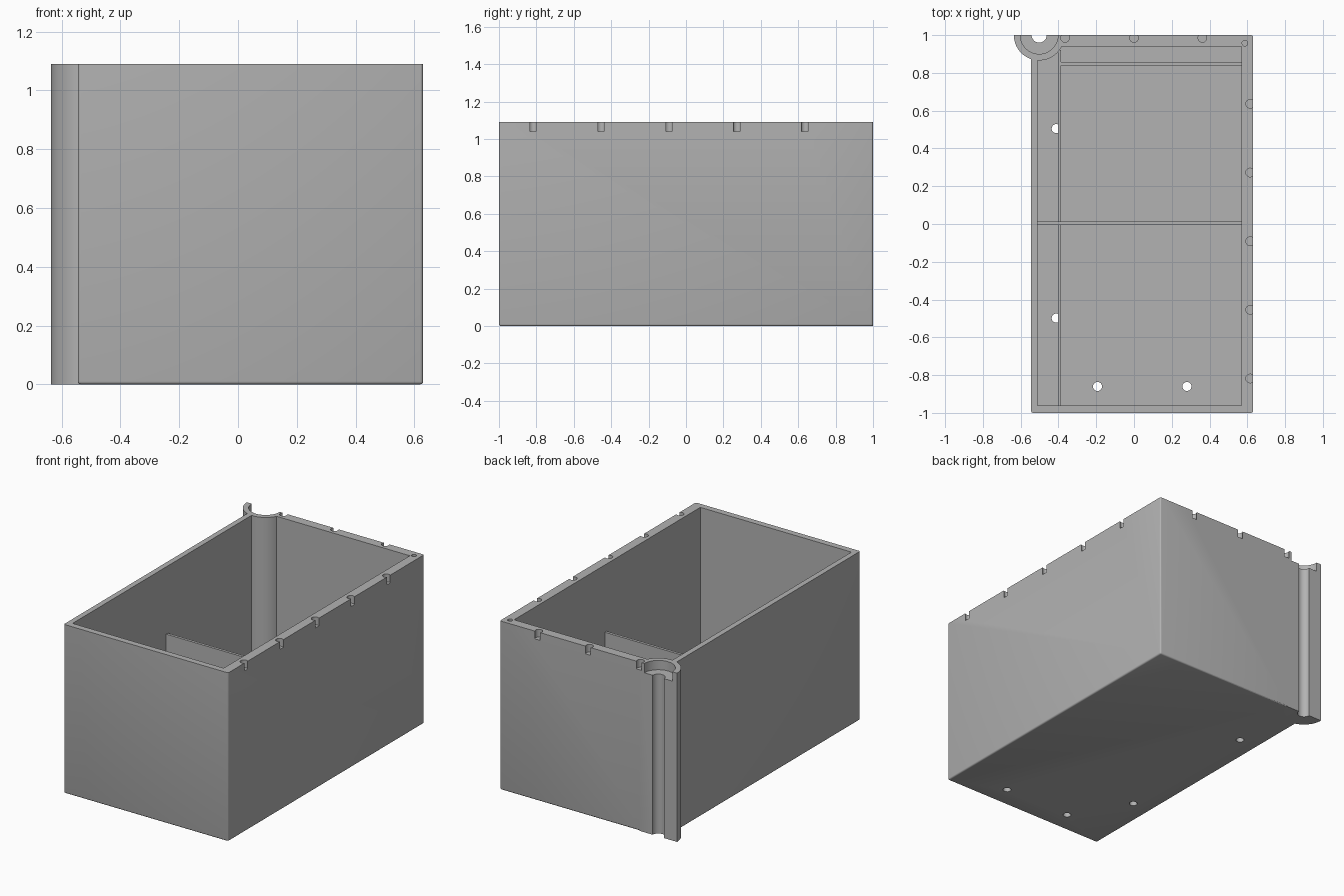
import bpy, bmesh, math

if "Cube" in bpy.data.objects:
    bpy.data.objects.remove(bpy.data.objects["Cube"], do_unlink=True)

grey = bpy.data.materials.new("plain grey")
grey.use_nodes = True
grey.diffuse_color = (0.45, 0.45, 0.45, 1)
grey.node_tree.nodes["Principled BSDF"].inputs["Base Color"].default_value = (0.45, 0.45, 0.45, 1)

H = 1.09                       # overall height
LEFT, RIGHT = -0.545, 0.63     # outer side walls
PIVOT = (-0.502, 1.0)          # axis of the corner post
IN = (-0.51, 0.57, -0.96, 0.94)  # cavity x0, x1, y0, y1
FLOOR = 0.04


def prism(name, pts, z0, z1):
    """Upright solid from a flat outline."""
    bm = bmesh.new()
    base = bm.faces.new([bm.verts.new((x, y, z0)) for x, y in pts])
    top = bmesh.ops.extrude_face_region(bm, geom=[base])["geom"]
    for v in top:
        if isinstance(v, bmesh.types.BMVert):
            v.co.z = z1
    bmesh.ops.recalc_face_normals(bm, faces=bm.faces)
    mesh = bpy.data.meshes.new(name)
    bm.to_mesh(mesh)
    bm.free()
    ob = bpy.data.objects.new(name, mesh)
    bpy.context.collection.objects.link(ob)
    mesh.materials.append(grey)
    return ob


def box(name, x0, x1, y0, y1, z0, z1):
    return prism(name, [(x0, y0), (x1, y0), (x1, y1), (x0, y1)], z0, z1)


def arc(c, r, a0, a1, n):
    return [(c[0] + r * math.cos(math.radians(a0 + (a1 - a0) * i / n)),
             c[1] + r * math.sin(math.radians(a0 + (a1 - a0) * i / n))) for i in range(n + 1)]


def rod(name, c, r, z0, z1, n=32):
    return prism(name, arc(c, r, 0, 360, n)[:-1], z0, z1)


def combine(target, other, operation):
    """Apply a boolean and discard the tool."""
    mod = target.modifiers.new(operation.lower(), "BOOLEAN")
    mod.operation, mod.solver, mod.object = operation, "EXACT", other
    bpy.context.view_layer.objects.active = target
    bpy.ops.object.modifier_apply(modifier=mod.name)
    bpy.data.objects.remove(other, do_unlink=True)


# Outer shell with softened upright and bottom edges
case = box("case", LEFT, RIGHT, -1, 1, 0, H)
bm = bmesh.new()
bm.from_mesh(case.data)
edges = [e for e in bm.edges
         if not (e.verts[0].co.z > 1 and e.verts[1].co.z > 1)
         and not all(v.co.y > 0 and v.co.x < 0 for v in e.verts)]
bmesh.ops.bevel(bm, geom=edges, offset=0.01, segments=3, profile=0.5, affect="EDGES")
bm.to_mesh(case.data)
bm.free()

# Hollow interior, then the half-round corner post
combine(case, box("cavity", *IN, FLOOR, H + 0.1), "DIFFERENCE")
combine(case, prism("post", arc(PIVOT, 0.134, 180, 360, 32), 0, H), "UNION")
combine(case, rod("bore", PIVOT, 0.04, -0.1, H + 0.1), "DIFFERENCE")
combine(case, rod("counterbore", PIVOT, 0.1, H - 0.06, H + 0.1, 48), "DIFFERENCE")

# Slots along the right and back rims, and the pin hole in the corner
slots = [(0.615, -0.818 + 0.3635 * i) for i in range(5)]
slots += [(x, 0.985) for x in (-0.365, 0, 0.362)]
for c in slots:
    combine(case, rod("slot", c, 0.023, H - 0.05, H + 0.1, 24), "DIFFERENCE")
combine(case, rod("pin_hole", (0.587, 0.957), 0.015, H - 0.05, H + 0.1, 24), "DIFFERENCE")

# Drain holes through the floor
for c in [(-0.412, 0.505), (-0.412, -0.498), (-0.193, -0.86), (0.28, -0.86)]:
    combine(case, rod("drain", c, 0.024, -0.1, 0.2, 24), "DIFFERENCE")

# Tall cross divider and low ribs on the floor
parts = [
    case,
    box("cross_divider", IN[0], IN[1], -0.004, 0.014, FLOOR, 0.655),
    box("long_rib", -0.402, -0.386, IN[2], 0.92, FLOOR, 0.12),
    box("back_rib", -0.386, IN[1], 0.84, 0.857, FLOOR, 0.12),
]

for ob in parts:
    bpy.ops.object.select_all(action="DESELECT")
    ob.select_set(True)
    bpy.context.view_layer.objects.active = ob
    bpy.ops.object.shade_smooth_by_angle(angle=math.radians(30))
